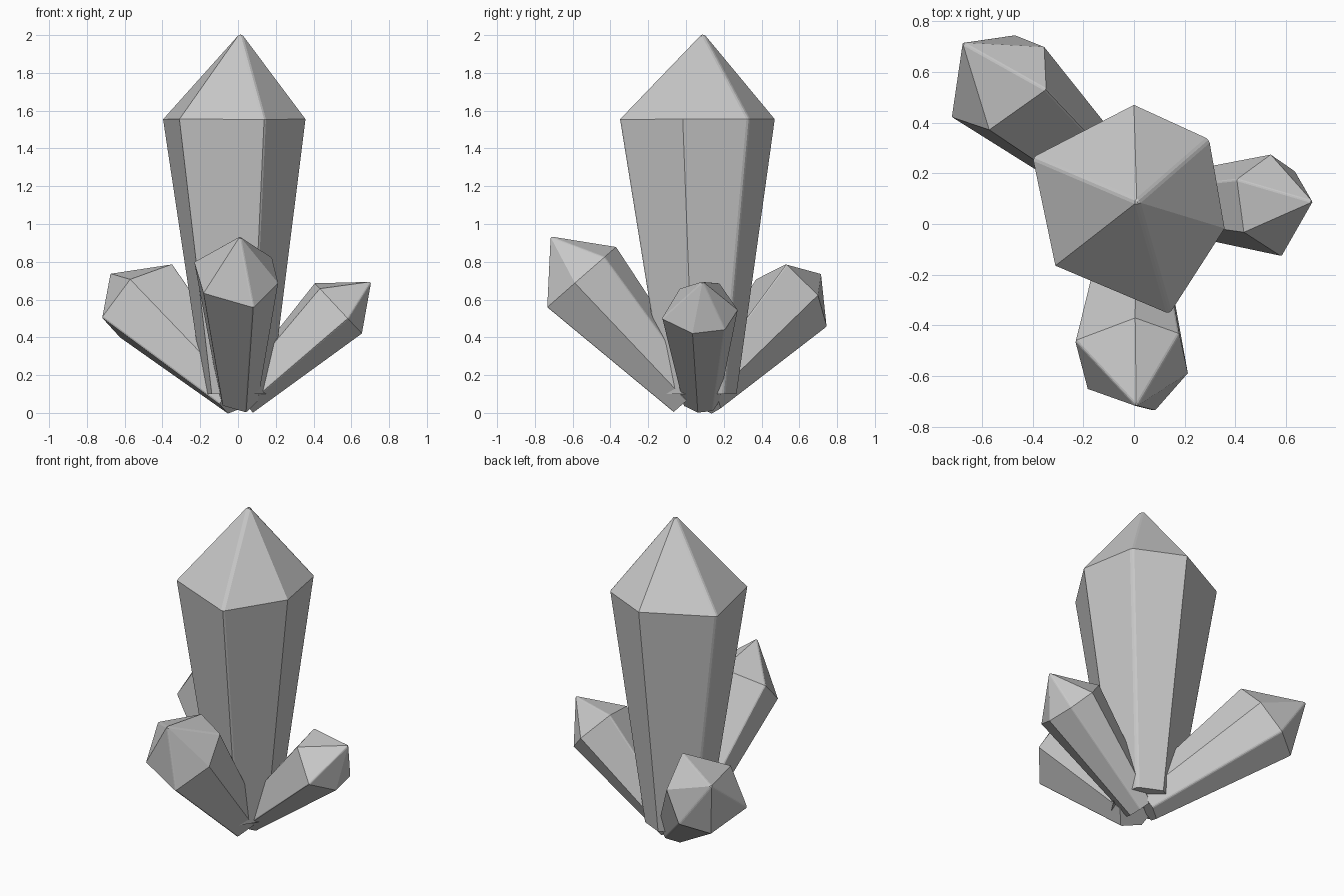
import bpy, bmesh, math
from mathutils import Matrix, Vector

cube = bpy.data.objects.get("Cube")
if cube:
    bpy.data.objects.remove(cube, do_unlink=True)

# Single grey stone colour
stone = bpy.data.materials.new("grey_crystal")
stone.use_nodes = True
GREY = (0.58, 0.58, 0.58, 1.0)
stone.diffuse_color = GREY
stone.node_tree.nodes["Principled BSDF"].inputs["Base Color"].default_value = GREY

# Uneven six-sided outline: (angle in degrees, radius); every second corner is bevelled
OUTLINE = [(41, 0.375), (92, 0.382), (157, 0.448), (218, 0.41), (286, 0.46), (343, 0.36)]
BEVELLED = (0, 2, 4)
KEY_ANGLE = math.radians(286)
TIP, BODY, FOOT = 0.46, 1.455, 0.47


def crystal_mesh():
    """Tapered shaft and pointed tip, with the widest ring at the origin."""
    bm = bmesh.new()

    def ring(scale, z):
        return [bm.verts.new((scale * r * math.cos(math.radians(a)),
                              scale * r * math.sin(math.radians(a)), z)) for a, r in OUTLINE]

    foot, waist = ring(FOOT, -BODY), ring(1, 0)
    apex = bm.verts.new((0, 0, TIP))
    bm.faces.new(foot[::-1])
    n = len(OUTLINE)
    for i in range(n):
        j = (i + 1) % n
        bm.faces.new((foot[i], foot[j], waist[j], waist[i]))
        bm.faces.new((waist[i], waist[j], apex))

    # Narrow worn ridges along alternate corners
    ridges = []
    for i in BEVELLED:
        ridges += [bm.edges.get((foot[i], waist[i])), bm.edges.get((waist[i], apex))]
    bmesh.ops.bevel(bm, geom=ridges, offset=0.014, offset_type='OFFSET',
                    segments=2, profile=0.5, affect='EDGES')
    bmesh.ops.recalc_face_normals(bm, faces=bm.faces)
    mesh = bpy.data.meshes.new("crystal")
    bm.to_mesh(mesh)
    bm.free()
    mesh.materials.append(stone)
    return mesh


def place(name, mesh, centre, axis, key, size):
    """Aim the crystal along axis, rolled so its key corner points along key."""
    w = Vector(axis).normalized()
    k = Vector(key)
    k = (k - w * k.dot(w)).normalized()
    x = Matrix.Rotation(-KEY_ANGLE, 3, w) @ k
    y = w.cross(x)
    turn = Matrix((x, y, w)).transposed().to_4x4()
    obj = bpy.data.objects.new(name, mesh)
    bpy.context.collection.objects.link(obj)
    obj.matrix_world = Matrix.Translation(centre) @ turn @ Matrix.Scale(size, 4)


shape = crystal_mesh()
upright = (math.cos(KEY_ANGLE), math.sin(KEY_ANGLE), 0)
place("main_crystal", shape, (0.013, 0.088, 1.555), (0, 0, 1), upright, 1.0)
place("front_crystal", shape, (0.01, -0.54, 0.73), (0, -0.658, 0.752), (0.07, -0.192, -0.168), 0.59)
place("back_right_crystal", shape, (-0.515, 0.568, 0.58), (-0.6, 0.547, 0.583), (0.165, -0.038, 0.2), 0.587)
place("left_crystal", shape, (0.542, 0.088, 0.542), (0.73, 0, 0.684), (0.04, -0.208, -0.04), 0.486)
